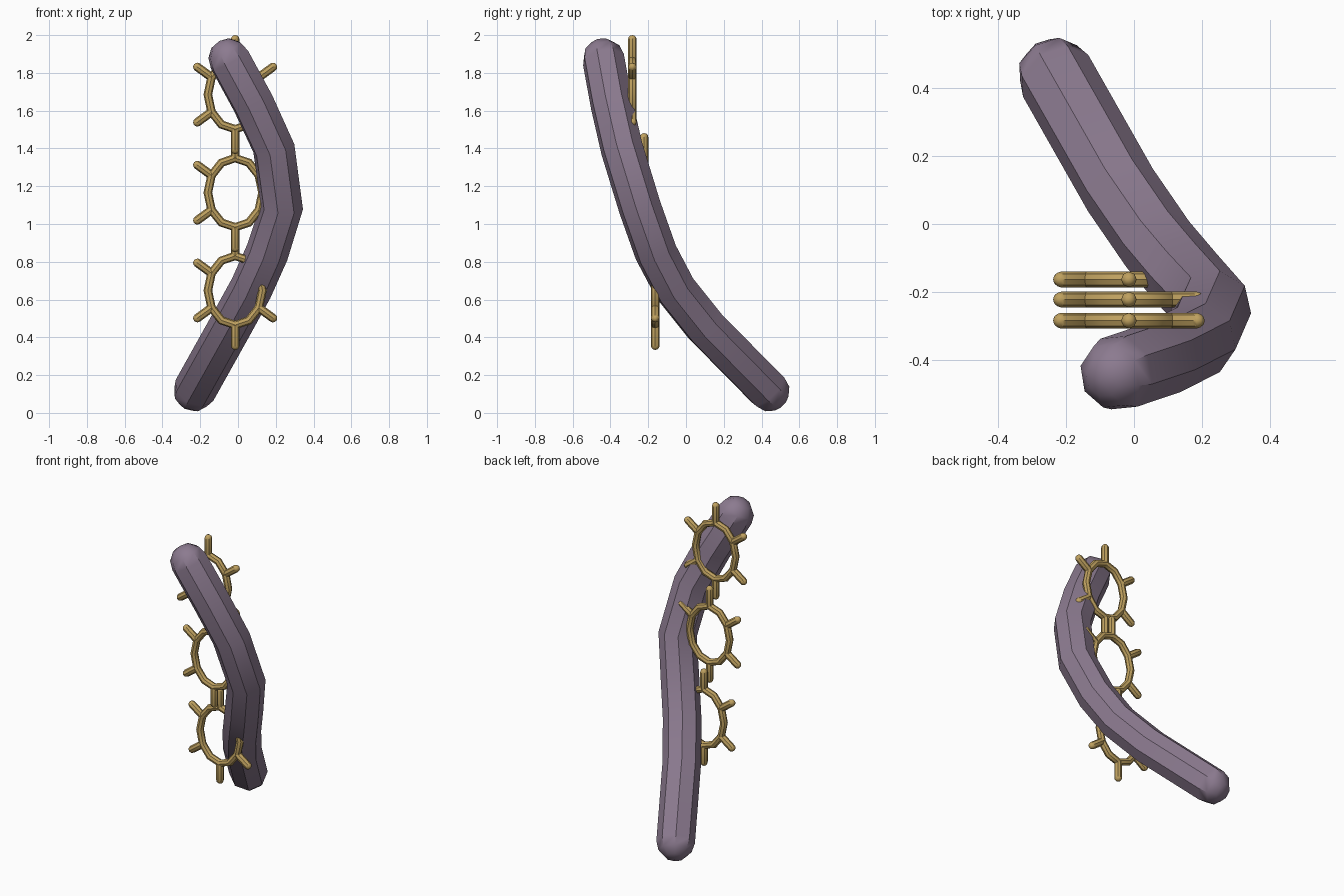
import bpy, bmesh, math
from mathutils import Vector

if "Cube" in bpy.data.objects:
    bpy.data.objects.remove(bpy.data.objects["Cube"])


def material(name, rgb):
    m = bpy.data.materials.new(name)
    m.diffuse_color = (*rgb, 1)
    m.use_nodes = True
    m.node_tree.nodes["Principled BSDF"].inputs["Base Color"].default_value = m.diffuse_color
    return m


PURPLE = material("dusty purple", (0.262, 0.197, 0.278))
GOLD = material("antique gold", (0.52, 0.355, 0.115))


def sweep(bm, points, radius, sides=8, closed=False, domes=2):
    """Round tube along points: a closed loop, or open with domed ends."""
    pts = [Vector(p) for p in points]
    n = len(pts)
    stations = []                       # (centre, tangent, radius)
    for i, p in enumerate(pts):
        a = pts[i - 1] if closed or i else p
        b = pts[(i + 1) % n] if closed or i < n - 1 else p
        stations.append((p, (b - a).normalized(), radius))
    if not closed:
        p0, t0, _ = stations[0]
        p1, t1, _ = stations[-1]
        angles = [math.pi / 2 * k / (domes + 1) for k in range(1, domes + 1)]
        for a in angles:
            stations.insert(0, (p0 - t0 * radius * math.sin(a), t0, radius * math.cos(a)))
            stations.append((p1 + t1 * radius * math.sin(a), t1, radius * math.cos(a)))
    # carry one side vector along the path so that the tube does not twist
    t = stations[0][1]
    side = t.cross(Vector((0, 1, 0)))
    if side.length < 0.1:
        side = t.cross(Vector((1, 0, 0)))
    rings = []
    for c, t, r in stations:
        side = (side - t * side.dot(t)).normalized()
        up = t.cross(side)
        rings.append([bm.verts.new(c + (side * math.cos(q) + up * math.sin(q)) * r)
                      for q in (2 * math.pi * k / sides for k in range(sides))])
    pairs = list(zip(rings, rings[1:]))
    if closed:
        pairs.append((rings[-1], rings[0]))
    for a, b in pairs:
        for k in range(sides):
            j = (k + 1) % sides
            bm.faces.new((a[k], a[j], b[j], b[k]))
    if not closed:
        for ring, tip in ((rings[0], p0 - t0 * radius), (rings[-1], p1 + t1 * radius)):
            v = bm.verts.new(tip)
            for k in range(sides):
                bm.faces.new((ring[k], ring[(k + 1) % sides], v))


def finish(bm, name, mat):
    bmesh.ops.recalc_face_normals(bm, faces=bm.faces)
    me = bpy.data.meshes.new(name)
    bm.to_mesh(me)
    bm.free()
    me.materials.append(mat)
    ob = bpy.data.objects.new(name, me)
    bpy.context.collection.objects.link(ob)
    bpy.ops.object.select_all(action='DESELECT')
    ob.select_set(True)
    bpy.context.view_layer.objects.active = ob
    bpy.ops.object.shade_smooth_by_angle(angle=math.radians(40))


# Curved body with rounded ends
bm = bmesh.new()
sweep(bm, [(-0.23, 0.435, 0.12), (-0.04, 0.10, 0.46), (0.07, -0.06, 0.66),
           (0.155, -0.16, 0.85), (0.232, -0.245, 1.09), (0.19, -0.34, 1.40),
           (0.08, -0.395, 1.64), (-0.045, -0.437, 1.87)], 0.114)
finish(bm, "curved_body", PURPLE)


# Three spoked rings, slightly narrower than tall
WIRE, CX, SQUEEZE = 0.023, -0.015, 0.79


def at(angle, r, y, z):
    return (CX + SQUEEZE * r * math.cos(angle), y, z + r * math.sin(angle))


for name, y, z in (("lower", -0.163, 0.648), ("middle", -0.222, 1.166), ("upper", -0.284, 1.685)):
    bm = bmesh.new()
    sweep(bm, [at(math.tau * k / 12, 0.183, y, z) for k in range(12)], WIRE, closed=True)
    for k in range(6):
        a = math.radians(30 + 60 * k)
        sweep(bm, [at(a, 0.183, y, z), at(a, 0.292, y, z)], WIRE)
    finish(bm, name + "_spoked_ring", GOLD)
